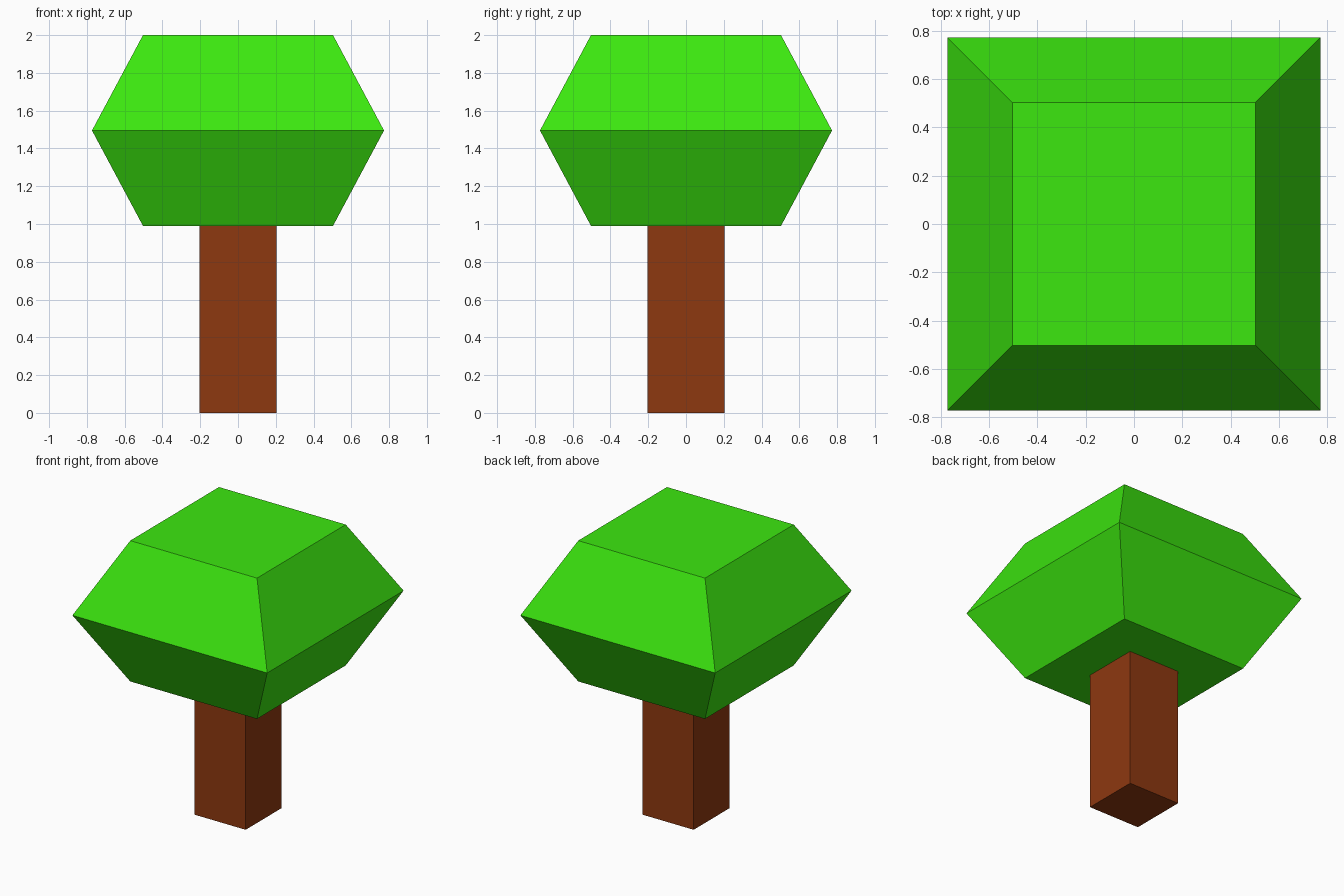
import bpy
import bmesh

cube = bpy.data.objects.get("Cube")
if cube:
    bpy.data.objects.remove(cube, do_unlink=True)


def make_material(name, colour):
    mat = bpy.data.materials.new(name)
    mat.use_nodes = True
    mat.diffuse_color = colour
    mat.node_tree.nodes["Principled BSDF"].inputs["Base Color"].default_value = colour
    return mat


def square_loft(name, profile, mat):
    """Stack square rings given as (half width, height) and cap both ends."""
    bm = bmesh.new()
    rings = [[bm.verts.new((sx * w, sy * w, z))
              for sx, sy in ((-1, -1), (1, -1), (1, 1), (-1, 1))]
             for w, z in profile]
    for low, high in zip(rings, rings[1:]):
        for i in range(4):
            j = (i + 1) % 4
            bm.faces.new((low[i], low[j], high[j], high[i]))
    bm.faces.new(rings[0][::-1])
    bm.faces.new(rings[-1])
    mesh = bpy.data.meshes.new(name)
    bm.to_mesh(mesh)
    bm.free()
    mesh.materials.append(mat)
    obj = bpy.data.objects.new(name, mesh)
    bpy.context.collection.objects.link(obj)
    return obj


leaf_green = make_material("leaf green", (0.045, 0.8, 0.005, 1))
bark_brown = make_material("bark brown", (0.27, 0.04, 0.005, 1))

# Square trunk, its top just inside the crown
square_loft("trunk", [(0.203, 0), (0.203, 1.0)], bark_brown)

# Faceted crown, widest at mid height
square_loft("crown", [(0.503, 0.99), (0.773, 1.495), (0.503, 2.0)], leaf_green)
